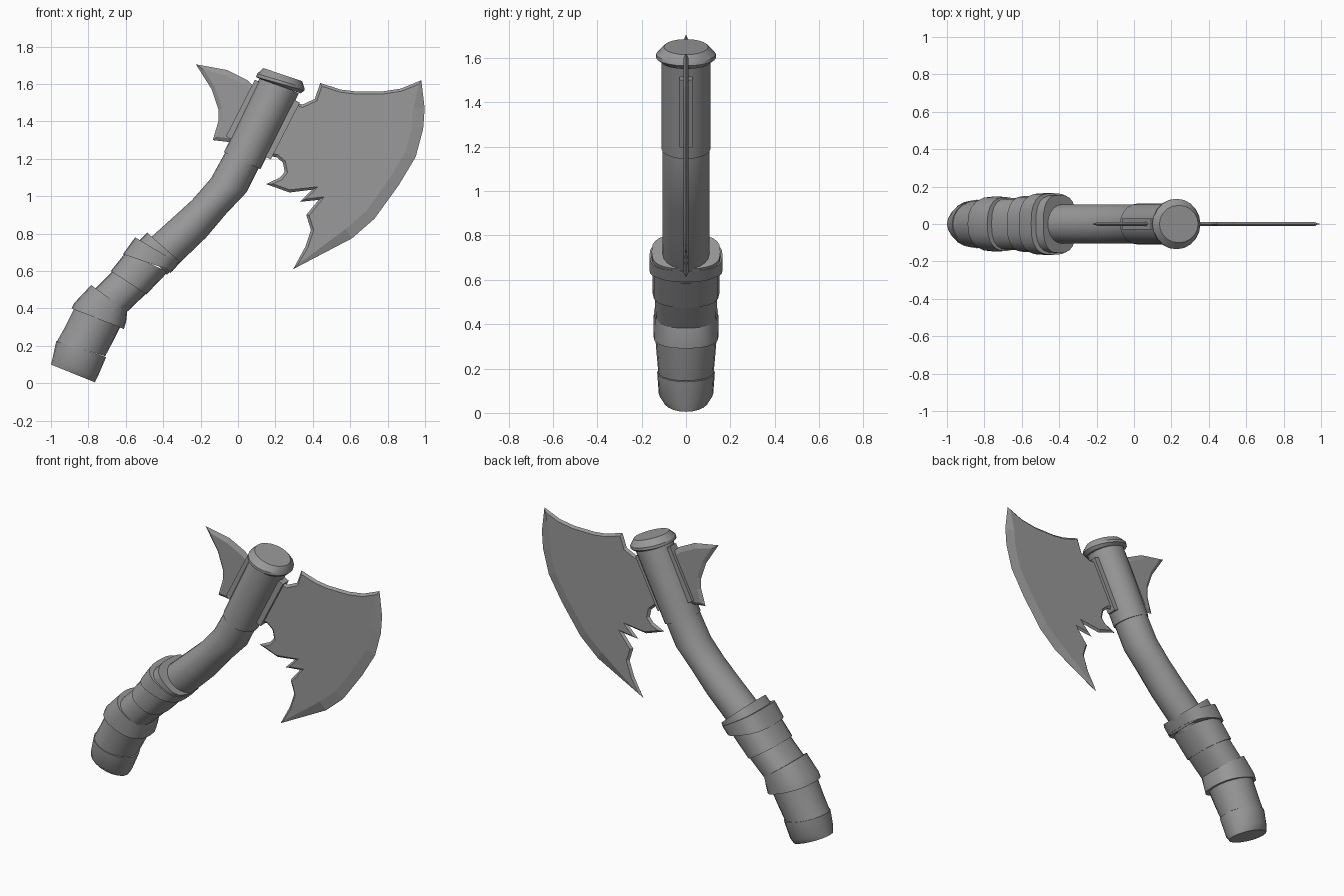
import bpy, bmesh, math
from mathutils import Vector, Matrix

if "Cube" in bpy.data.objects:
    bpy.data.objects.remove(bpy.data.objects["Cube"])

GREY = (0.32, 0.32, 0.32, 1.0)
iron = bpy.data.materials.new("plain_grey")
iron.use_nodes = True
iron.diffuse_color = GREY
iron.node_tree.nodes["Principled BSDF"].inputs["Base Color"].default_value = GREY


def finish(name, bm, smooth=True):
    bmesh.ops.recalc_face_normals(bm, faces=bm.faces)
    mesh = bpy.data.meshes.new(name)
    bm.to_mesh(mesh)
    bm.free()
    mesh.materials.append(iron)
    obj = bpy.data.objects.new(name, mesh)
    bpy.context.collection.objects.link(obj)
    if smooth:
        bpy.ops.object.select_all(action='DESELECT')
        obj.select_set(True)
        bpy.context.view_layer.objects.active = obj
        bpy.ops.object.shade_smooth_by_angle(angle=math.radians(30))
    return obj


def loft(name, rings, power=2.0, sides=20):
    """Skin through rings given as left x, left z, right x, right z, half depth."""
    bm = bmesh.new()
    loops = []
    for xl, zl, xr, zr, depth in rings:
        left, right = Vector((xl, 0, zl)), Vector((xr, 0, zr))
        mid, half = (left + right) / 2, (right - left) / 2
        loop = []
        for i in range(sides):
            a = math.tau * i / sides
            c, s = (math.copysign(abs(v) ** (2 / power), v) for v in (math.cos(a), math.sin(a)))
            loop.append(bm.verts.new(mid + half * c + Vector((0, depth * s, 0))))
        loops.append(loop)
    for a, b in zip(loops, loops[1:]):
        for i in range(sides):
            j = (i + 1) % sides
            bm.faces.new((a[i], a[j], b[j], b[i]))
    bm.faces.new(loops[0])
    bm.faces.new(loops[-1])
    return finish(name, bm)


def blade(name, outline, thick, narrow, wide, sharp):
    """Thin plate with a sharp rim; points listed in sharp get the wide bevel."""
    pts = [Vector(p) for p in outline]
    n = len(pts)
    area = sum(pts[i - 1].x * pts[i].y - pts[i].x * pts[i - 1].y for i in range(n))
    side = 1 if area > 0 else -1
    inner = []
    for i, p in enumerate(pts):
        d1 = (p - pts[i - 1]).normalized()
        d2 = (pts[(i + 1) % n] - p).normalized()
        n1, n2 = (Vector((-d.y, d.x)) * side for d in (d1, d2))
        m = (n1 + n2).normalized()
        width = wide if i in sharp else narrow
        inner.append(p + m * width / max(m.dot(n1), 0.4))
    bm = bmesh.new()
    rim = [bm.verts.new((p.x, 0, p.y)) for p in pts]
    for y in (-thick, thick):
        face = [bm.verts.new((p.x, y, p.y)) for p in inner]
        bm.faces.new(face)
        for i in range(n):
            j = (i + 1) % n
            bm.faces.new((rim[i], rim[j], face[j], face[i]))
    return finish(name, bm, smooth=False)


# Curved shaft
loft("shaft", [(-0.52, 0.73, -0.38, 0.58, 0.1), (-0.46, 0.785, -0.31, 0.645, 0.105),
               (-0.355, 0.88, -0.17, 0.78, 0.105), (-0.245, 0.98, -0.06, 0.91, 0.105),
               (-0.145, 1.095, 0.045, 1.02, 0.105), (-0.065, 1.24, 0.11, 1.15, 0.105)])

# Head sleeve and flared cap
loft("head_sleeve", [(-0.075, 1.235, 0.12, 1.145, 0.11), (0.12, 1.64, 0.325, 1.55, 0.11)])
loft("top_cap", [(0.11, 1.63, 0.335, 1.55, 0.115), (0.097, 1.638, 0.355, 1.565, 0.135),
                 (0.102, 1.655, 0.355, 1.58, 0.135), (0.136, 1.685, 0.343, 1.615, 0.1)])

# Stacked grip wraps and collars
loft("upper_collar", [(-0.55, 0.74, -0.36, 0.59, 0.155), (-0.485, 0.805, -0.31, 0.65, 0.155)], 2.8, 24)
loft("lower_collar", [(-0.615, 0.69, -0.35, 0.6, 0.165), (-0.55, 0.78, -0.315, 0.64, 0.165)], 2.8, 24)
loft("upper_wrap", [(-0.68, 0.6, -0.49, 0.475, 0.15), (-0.6, 0.7, -0.375, 0.595, 0.15)], 2.5)
loft("middle_wrap", [(-0.77, 0.5, -0.6, 0.375, 0.138), (-0.67, 0.6, -0.485, 0.485, 0.14)], 2.5)
loft("palm_band", [(-0.89, 0.4, -0.61, 0.29, 0.147), (-0.875, 0.43, -0.598, 0.33, 0.147),
                   (-0.785, 0.525, -0.592, 0.385, 0.145)], 2.4)
loft("lower_wrap", [(-0.97, 0.22, -0.71, 0.145, 0.125), (-0.925, 0.3, -0.67, 0.22, 0.132),
                    (-0.87, 0.41, -0.63, 0.3, 0.14)])
loft("pommel", [(-1.0, 0.1, -0.765, 0.005, 0.1), (-0.99, 0.14, -0.75, 0.035, 0.123),
                (-0.972, 0.225, -0.705, 0.14, 0.13)])

# Socket block that holds both blades
axis = Vector((0.456, 0, 0.89))
bm = bmesh.new()
bmesh.ops.create_cube(bm, size=1)
bmesh.ops.scale(bm, vec=(0.27, 0.06, 0.34), verts=bm.verts)
bmesh.ops.rotate(bm, cent=(0, 0, 0), verts=bm.verts,
                 matrix=Matrix.Rotation(math.atan2(axis.x, axis.z), 3, 'Y'))
bmesh.ops.translate(bm, vec=(0.133, 0, 1.41), verts=bm.verts)
finish("blade_socket", bm, smooth=False)

# Main blade: top edge, cutting edge, then the jagged underside
main = [(0.16, 1.5), (0.31, 1.5), (0.345, 1.49), (0.41, 1.52), (0.44, 1.605), (0.55, 1.57),
        (0.63, 1.56), (0.77, 1.56), (0.87, 1.575), (0.98, 1.62), (0.998, 1.47), (0.99, 1.36),
        (0.95, 1.21), (0.86, 1.06), (0.73, 0.88), (0.61, 0.775), (0.295, 0.61), (0.36, 0.73),
        (0.39, 0.82), (0.365, 0.9), (0.43, 0.98), (0.33, 0.97), (0.395, 1.035), (0.275, 1.02),
        (0.15, 1.065), (0.225, 1.1), (0.25, 1.13), (0.24, 1.18), (0.205, 1.21), (0.07, 1.22)]
blade("main_blade", main, 0.012, 0.014, 0.06, range(10, 16))

# Rear spike
spike = [(-0.225, 1.705), (-0.06, 1.675), (0.05, 1.62), (0.1, 1.57), (0.16, 1.48),
         (0.04, 1.28), (-0.05, 1.29), (-0.135, 1.3), (-0.105, 1.4), (-0.105, 1.465), (-0.14, 1.57)]
blade("rear_spike", spike, 0.012, 0.02, 0.03, (1, 2))
